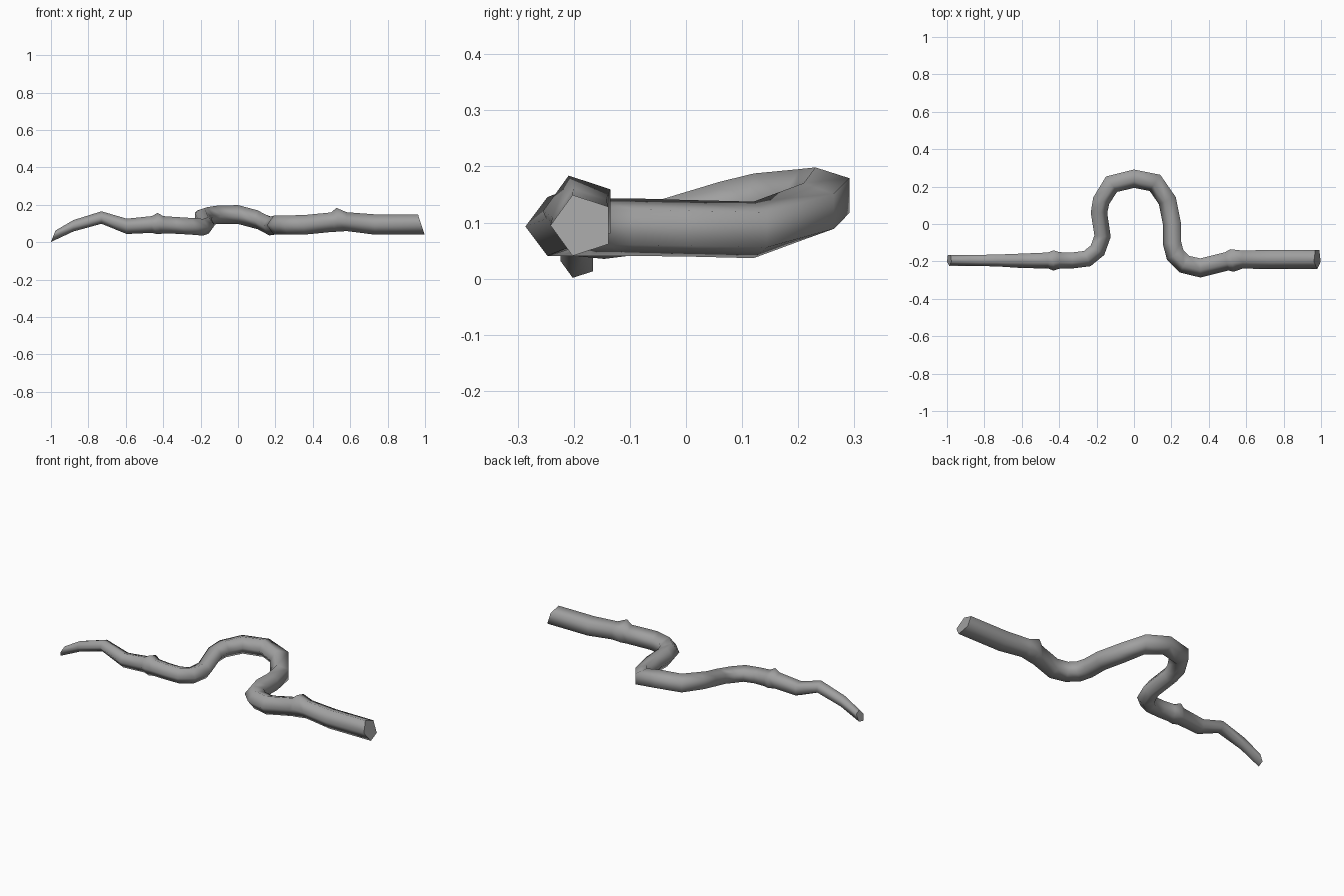
import bpy
import bmesh
from math import cos, sin, radians
from mathutils import Vector

default_cube = bpy.data.objects.get("Cube")
if default_cube:
    bpy.data.objects.remove(default_cube, do_unlink=True)

# One flat colour for the whole vine
grey = bpy.data.materials.new("matte grey")
grey.use_nodes = True
colour = (0.35, 0.35, 0.35, 1)
grey.diffuse_color = colour
grey.node_tree.nodes["Principled BSDF"].inputs["Base Color"].default_value = colour

SIDES = 5

# Path from the thick end to the thin tip: x, y, z, radius
thick_end = [
    (.98, -.19, .095, .057), (.73, -.19, .095, .057), (.58, -.19, .11, .053),
]
thick_knot = [(.525, -.195, .12, .067), (.495, -.2, .107, .055)]
loop = [
    (.355, -.235, .093, .055), (.27, -.215, .092, .054), (.22, -.165, .092, .054),
    (.203, -.1, .092, .054), (.203, 0, .09, .053), (.178, .125, .087, .053),
    (.112, .22, .12, .053), (0, .242, .148, .053), (-.12, .213, .146, .052),
    (-.175, .125, .14, .05), (-.187, .06, .127, .048), (-.168, -.065, .09, .047),
    (-.195, -.14, .08, .047), (-.25, -.185, .085, .047), (-.33, -.195, .09, .047),
]
thin_knot = [(-.4, -.195, .093, .049), (-.43, -.195, .1, .06), (-.46, -.195, .095, .047)]
thin_end = [
    (-.595, -.197, .085, .043), (-.73, -.195, .132, .035),
    (-.88, -.195, .088, .032), (-.988, -.195, .032, .032),
]
path = thick_end + thick_knot + loop + thin_knot + thin_end


def flat_direction(a, b):
    """Horizontal unit direction from one path point to the next."""
    return Vector((b[0] - a[0], b[1] - a[1], 0)).normalized()


def make_ring(bm, index, lean):
    """Upright pentagon, mitred at bends; lean slants it along the path."""
    x, y, z, radius = path[index]
    before = path[max(index - 1, 0)]
    after = path[min(index + 1, len(path) - 1)]
    here = path[index]
    inward = flat_direction(before, here) if before != here else flat_direction(here, after)
    outward = flat_direction(here, after) if after != here else inward
    forward = (inward + outward).normalized()
    left = Vector((-forward.y, forward.x, 0))
    mitre = 1 / max(forward.dot(inward), .8)
    middle = (1 - cos(radians(36))) / 2
    ring = []
    for side in range(SIDES):
        angle = radians(side * 360 / SIDES)
        across = (cos(angle) - middle) * radius * mitre
        up = sin(angle) * radius
        point = Vector((x, y, z)) + left * across
        point += Vector((0, 0, up)) + forward * (up * lean)
        ring.append(bm.verts.new(point))
    return ring


# Vine: five-sided tube with slanted cut ends
bm = bmesh.new()
last = len(path) - 1
leans = {0: .33, last: -.4}
rings = [make_ring(bm, i, leans.get(i, 0)) for i in range(len(path))]
for ring, following in zip(rings, rings[1:]):
    for i in range(SIDES):
        j = (i + 1) % SIDES
        face = bm.faces.new((ring[i], ring[j], following[j], following[i]))
        face.smooth = True

# Flat cut caps with sharp rims
for end in (rings[0], rings[last]):
    cap = bm.faces.new(end)
    for edge in cap.edges:
        edge.smooth = False
bmesh.ops.recalc_face_normals(bm, faces=bm.faces)

mesh = bpy.data.meshes.new("vine")
bm.to_mesh(mesh)
bm.free()
mesh.materials.append(grey)
vine = bpy.data.objects.new("vine", mesh)
bpy.context.collection.objects.link(vine)
